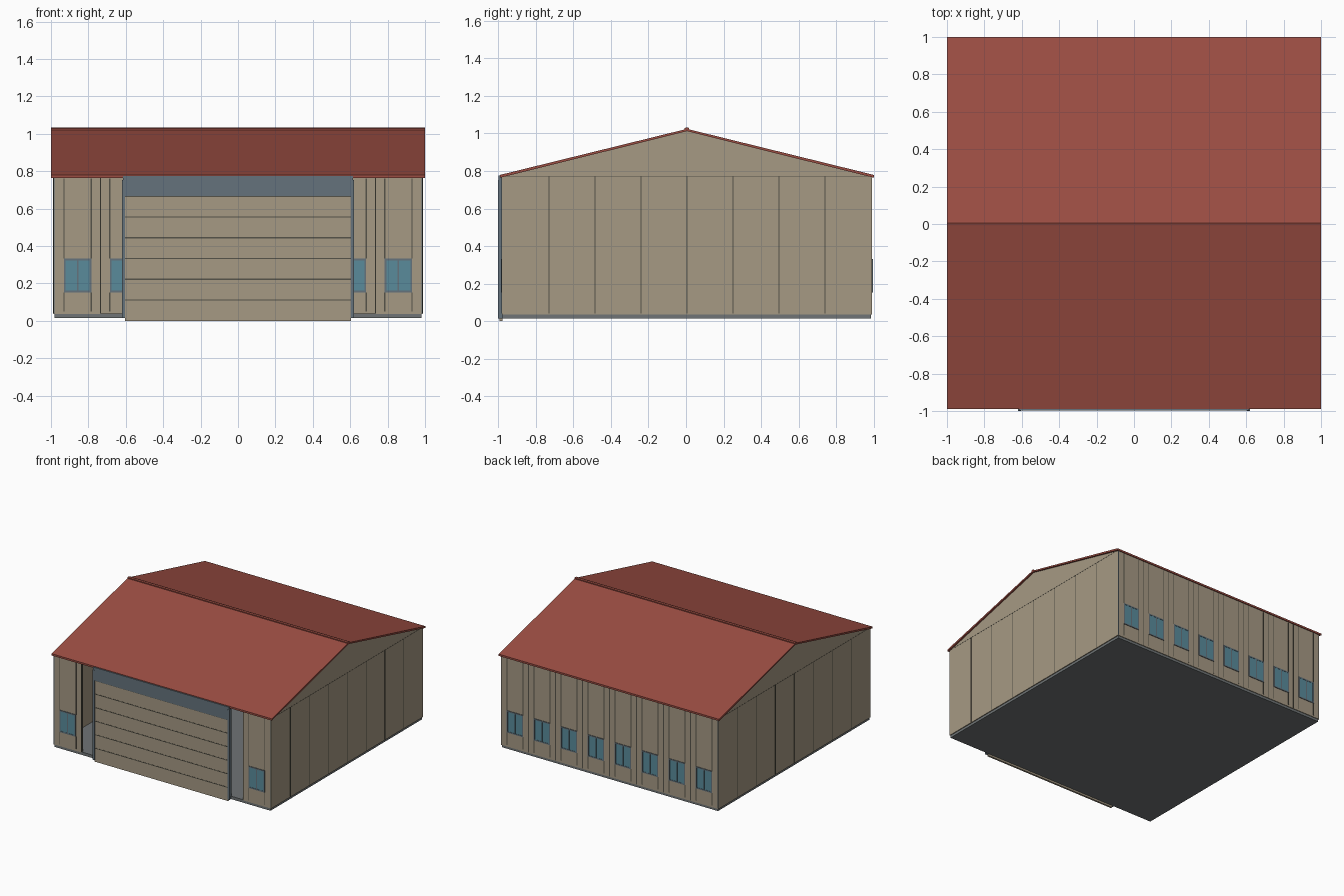
import bpy, bmesh

if "Cube" in bpy.data.objects:
    bpy.data.objects.remove(bpy.data.objects["Cube"])

CY = 0.005            # building centre in y (the door projects in front)
W, D = 0.987, 0.985   # half width and half depth of the walls
T = 0.014             # wall thickness
Z0, ZE, ZR = 0.035, 0.772, 1.016   # wall foot, eave, ridge
BAY = 0.245


def mat(name, r, g, b):
    m = bpy.data.materials.new(name)
    m.diffuse_color = (r, g, b, 1)
    m.use_nodes = True
    m.node_tree.nodes["Principled BSDF"].inputs["Base Color"].default_value = m.diffuse_color
    return m


TAN = mat("tan_cladding", 0.38, 0.32, 0.23)
RED = mat("red_roof", 0.33, 0.075, 0.055)
SLATE = mat("slate_trim", 0.13, 0.17, 0.20)
GLASS = mat("blue_glass", 0.10, 0.26, 0.33)
SEAM = mat("dark_seam", 0.09, 0.085, 0.065)
GREY = mat("grey_slab", 0.16, 0.175, 0.18)


def make(name, bm, material):
    bmesh.ops.recalc_face_normals(bm, faces=bm.faces)
    me = bpy.data.meshes.new(name)
    bm.to_mesh(me)
    bm.free()
    me.materials.append(material)
    ob = bpy.data.objects.new(name, me)
    bpy.context.collection.objects.link(ob)
    return ob


def boxes(name, material, items):
    """One object made of boxes given as (x0, x1, y0, y1, z0, z1)."""
    bm = bmesh.new()
    for x0, x1, y0, y1, z0, z1 in items:
        for v in bmesh.ops.create_cube(bm, size=1)["verts"]:
            v.co = (x1 if v.co.x > 0 else x0,
                    y1 if v.co.y > 0 else y0,
                    z1 if v.co.z > 0 else z0)
    return make(name, bm, material)


def prism(name, material, profile, x0, x1):
    """Extrude a (y, z) outline along x."""
    bm = bmesh.new()
    f = bm.faces.new([bm.verts.new((x0, y + CY, z)) for y, z in profile])
    new = bmesh.ops.extrude_face_region(bm, geom=[f])["geom"]
    bmesh.ops.translate(bm, vec=(x1 - x0, 0, 0),
                        verts=[v for v in new if isinstance(v, bmesh.types.BMVert)])
    return make(name, bm, material)


# floor slab
boxes("floor_slab", GREY, [(-0.98, 0.98, CY - 0.983, CY + 0.98, 0.015, 0.039)])

# gable end walls with panel seams
gable = [(-D, Z0), (D, Z0), (D, ZE), (0, ZR), (-D, ZE)]
for side, s in (("left", -1), ("right", 1)):
    prism(side + "_gable_wall", TAN, gable, s * (W - T), s * W)
    xa, xb = sorted((s * (W - 0.002), s * (W + 0.001)))
    seams = [(xa, xb, CY + k * BAY - 0.003, CY + k * BAY + 0.003, 0.04, ZE)
             for k in range(-3, 4)]
    seams.append((xa, xb, CY - D, CY + D, ZE - 0.0015, ZE + 0.0015))
    boxes(side + "_gable_seams", SEAM, seams)

# long walls: the back is full, the front only has its two end bays
yb, yf = CY + D, CY - D
boxes("back_wall", TAN, [(-W, W, yb - T, yb, Z0, ZE)])
boxes("front_wall", TAN, [(s * 0.861 - 0.126, s * 0.861 + 0.126, yf, yf + T, Z0, ZE)
                          for s in (-1, 1)])


def bays(side, y, centres):
    """Windows and vertical seams for the bays of one long wall."""
    frames, panes, seams = [], [], []
    a, b = y - T / 2 - 0.0045, y + T / 2 + 0.0045
    for c in centres:
        l, r = c - 0.073, c + 0.073
        frames += [(l, r, a, b, 0.152, 0.162), (l, r, a, b, 0.322, 0.332),
                   (l, l + 0.009, a, b, 0.162, 0.322), (r - 0.009, r, a, b, 0.162, 0.322),
                   (c - 0.004, c + 0.004, a, b, 0.162, 0.322)]
        panes.append((l + 0.005, r - 0.005, a + 0.002, b - 0.002, 0.157, 0.327))
        for x in (l, r):
            for z0, z1 in ((0.05, 0.152), (0.332, 0.76)):
                seams.append((x - 0.003, x + 0.003, a + 0.003, b - 0.003, z0, z1))
        edge = c - BAY / 2 if c > 0 else c + BAY / 2
        seams.append((edge - 0.003, edge + 0.003, a + 0.003, b - 0.003, 0.04, ZE))
    boxes(side + "_window_frames", SLATE, frames)
    boxes(side + "_window_panes", GLASS, panes)
    boxes(side + "_wall_seams", SEAM, seams)


bays("back", yb - T / 2, [(k - 3.5) * BAY for k in range(8)])
bays("front", yf + T / 2, [-3.5 * BAY, 3.5 * BAY])

# corner trims
boxes("corner_trims", SLATE, [(s * 0.983 - 0.003, s * 0.983 + 0.003, y - 0.0015, y + 0.0015, 0.04, ZE)
                              for s in (-1, 1) for y in (yf, yb)])

# sectional door, frame posts and header
boxes("door_panels", TAN, [(-0.605, 0.605, -0.993, -0.978, k * 0.111, k * 0.111 + 0.111)
                           for k in range(6)])
boxes("door_seams", SEAM, [(-0.605, 0.605, -0.9945, -0.9765, k * 0.111 - 0.003, k * 0.111 + 0.003)
                           for k in range(1, 7)])
boxes("door_posts", SLATE, [(s * 0.612 - 0.009, s * 0.612 + 0.009, -1.0, -0.972, 0.015, 0.752)
                            for s in (-1, 1)])
boxes("door_header", SLATE, [(-0.616, 0.616, -0.998, -0.975, 0.667, 0.775)])

# roof slopes and ridge cap
for side, s in (("front", -1), ("back", 1)):
    prism(side + "_roof", RED,
          [(0, ZR - 0.004), (s * 0.995, 0.764), (s * 0.995, 0.779), (0, 1.024)], -1, 1)
prism("ridge_cap", RED, [(-0.012, 1.015), (0.012, 1.015), (0.012, 1.029),
                         (0, 1.033), (-0.012, 1.029)], -1, 1)
